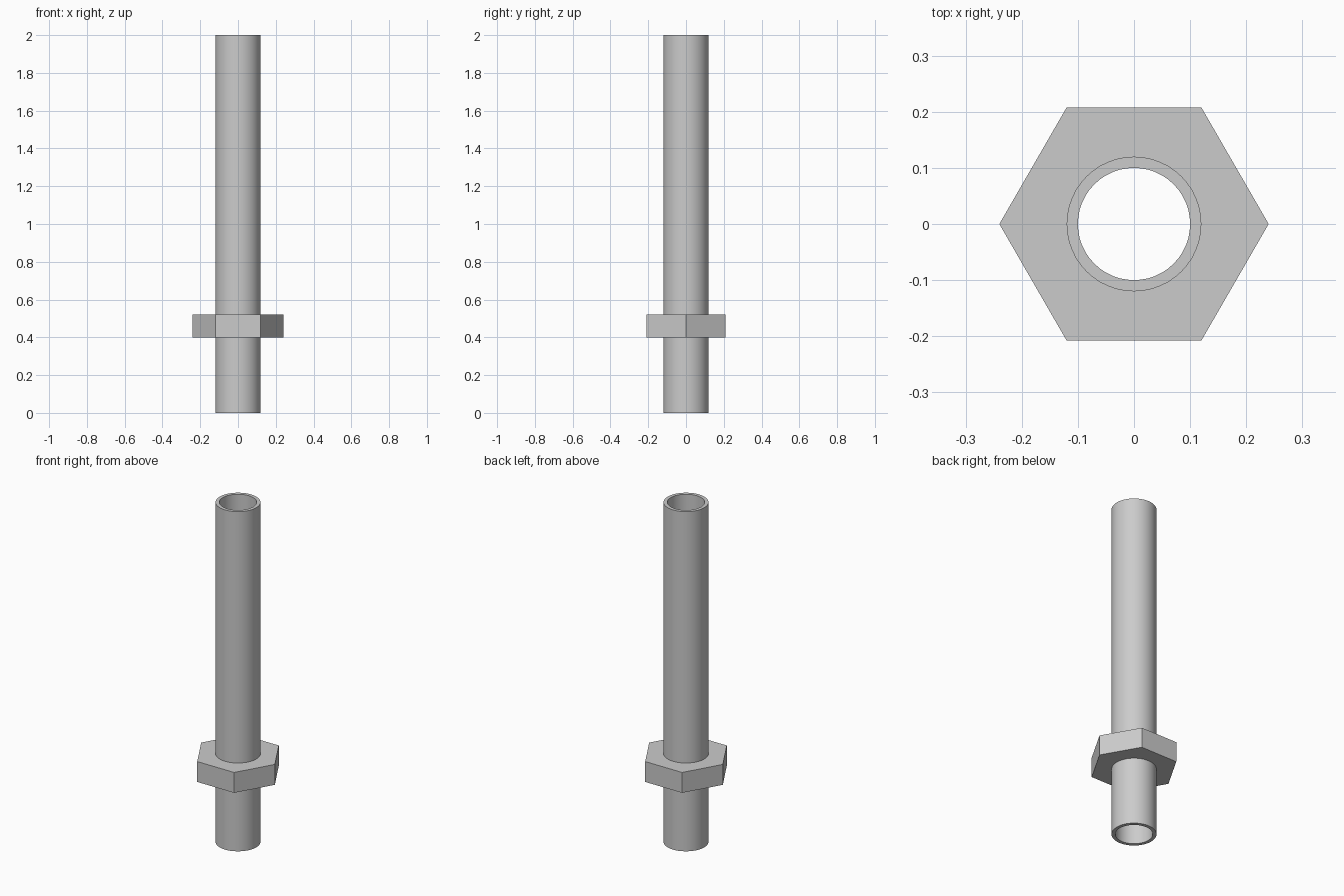
import bpy
import bmesh
from math import cos, pi, sin

if "Cube" in bpy.data.objects:
    bpy.data.objects.remove(bpy.data.objects["Cube"])

SEGMENTS = 48

steel = bpy.data.materials.new("grey steel")
steel.use_nodes = True
steel.diffuse_color = (0.6, 0.6, 0.6, 1)
steel.node_tree.nodes["Principled BSDF"].inputs["Base Color"].default_value = (0.6, 0.6, 0.6, 1)


def round_outline(radius):
    return lambda angle: radius


def hex_outline(radius):
    # Distance to a hexagon's edge, with corners on the x axis
    return lambda angle: radius * cos(pi / 6) / cos(angle % (pi / 3) - pi / 6)


def hollow_part(name, outer, inner, bottom, top):
    """Closed tube between an outer and an inner outline."""
    bm = bmesh.new()
    loops = []
    for outline, z in ((outer, bottom), (outer, top), (inner, top), (inner, bottom)):
        loop = []
        for i in range(SEGMENTS):
            angle = 2 * pi * i / SEGMENTS
            r = outline(angle + 1e-9)
            loop.append(bm.verts.new((r * cos(angle), r * sin(angle), z)))
        loops.append(loop)
    for k in range(4):
        a, b = loops[k], loops[(k + 1) % 4]
        for i in range(SEGMENTS):
            j = (i + 1) % SEGMENTS
            bm.faces.new((a[i], a[j], b[j], b[i]))
    bmesh.ops.recalc_face_normals(bm, faces=bm.faces)
    mesh = bpy.data.meshes.new(name)
    bm.to_mesh(mesh)
    bm.free()
    mesh.materials.append(steel)
    obj = bpy.data.objects.new(name, mesh)
    bpy.context.collection.objects.link(obj)
    bpy.ops.object.select_all(action="DESELECT")
    obj.select_set(True)
    bpy.context.view_layer.objects.active = obj
    bpy.ops.object.shade_smooth_by_angle(angle=pi / 6)
    return obj


# Long open pipe
hollow_part("pipe", round_outline(0.12), round_outline(0.10), 0, 2)

# Hexagonal nut, its bore seated inside the pipe wall
hollow_part("hex_nut", hex_outline(0.24), round_outline(0.115), 0.40, 0.52)
